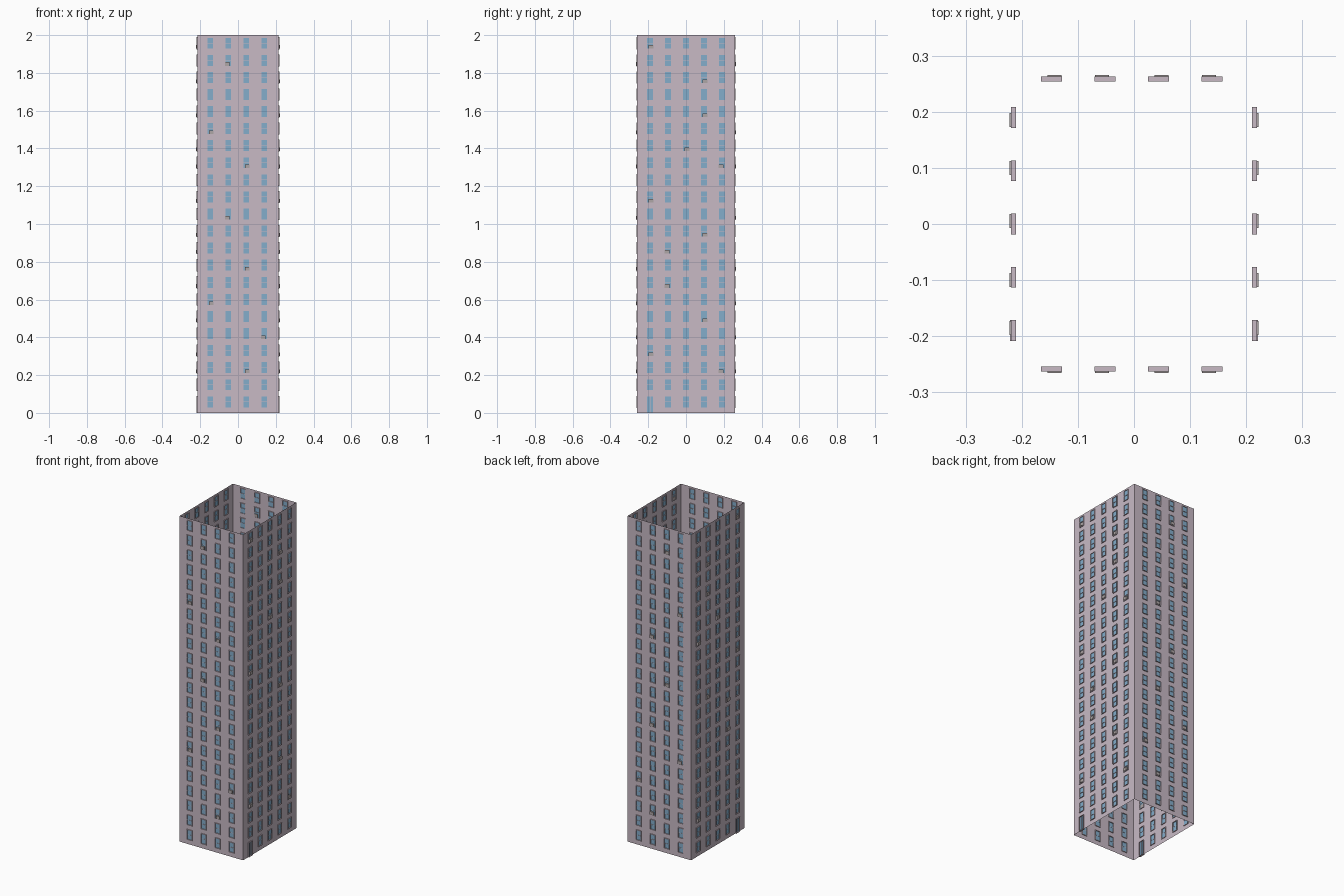
import bpy, bmesh
from mathutils import Matrix, Vector

if "Cube" in bpy.data.objects:
    bpy.data.objects.remove(bpy.data.objects["Cube"])

HX, HY, H = 0.215, 0.2585, 2.0      # wall planes and height
ROWS, PITCH, TOP = 22, 0.0904, 1.957
WW, WH, BAR = 0.037, 0.064, 0.003   # window size, frame bar


def material(name, col):
    m = bpy.data.materials.new(name)
    m.diffuse_color = (*col, 1)
    m.use_nodes = True
    m.node_tree.nodes["Principled BSDF"].inputs["Base Color"].default_value = m.diffuse_color
    return m


WALL = material("wall_pink_grey", (0.58, 0.49, 0.56))
GLASS = material("glass_blue", (0.23, 0.42, 0.60))
UNIT = material("unit_grey", (0.42, 0.38, 0.38))


class Facade:
    """Local coordinates: u along the wall, v outwards, z up."""

    def __init__(self, name, half, cols, acs, door):
        self.front = name == "front_back"
        self.name, self.half, self.cols, self.acs, self.door = name, half, cols, acs, door

    def pt(self, u, v, z):
        return Vector((u, -HY - v, z)) if self.front else Vector((HX + v, u, z))

    def quad(self, bm, u0, u1, z0, z1, v=0.0):
        bm.faces.new([bm.verts.new(self.pt(u, v, z))
                      for u, z in ((u0, z0), (u1, z0), (u1, z1), (u0, z1))])

    def box(self, bm, u0, u1, v0, v1, z0, z1):
        a, b = self.pt(u0, v0, z0), self.pt(u1, v1, z1)
        size = [abs(c) for c in b - a]
        bmesh.ops.create_cube(bm, size=1, matrix=Matrix.Translation((a + b) / 2)
                              @ Matrix.Diagonal((*size, 1)))

    def finish(self, bm, part, mat):
        bmesh.ops.remove_doubles(bm, verts=bm.verts, dist=1e-6)
        me = bpy.data.meshes.new(self.name + part)
        bm.to_mesh(me)
        bm.free()
        me.materials.append(mat)
        ob = bpy.data.objects.new(self.name + part, me)
        bpy.context.collection.objects.link(ob)
        # opposite side of the tower
        mod = ob.modifiers.new("mirror", 'MIRROR')
        mod.use_axis = (not self.front, self.front, False)
        mod.use_mirror_merge = False

    def build(self):
        rows = [TOP - PITCH * i for i in range(ROWS)]
        # wall sheet with window openings
        us = [-self.half] + [c + s * WW / 2 for c in self.cols for s in (-1, 1)] + [self.half]
        zs = [0] + [r + s * WH / 2 for r in reversed(rows) for s in (-1, 1)] + [H]
        bm = bmesh.new()
        for i in range(len(us) - 1):
            for j in range(len(zs) - 1):
                opening = i % 2 and j % 2
                if opening or (self.door and i == 1 and j == 0):
                    continue
                self.quad(bm, us[i], us[i + 1], zs[j], zs[j + 1])
        self.finish(bm, "_walls", WALL)

        # frames, sashes and panes
        fr, gl, ac = bmesh.new(), bmesh.new(), bmesh.new()
        for ri, r in enumerate(rows):
            for ci, c in enumerate(self.cols):
                u0, u1, z0, z1 = c - WW / 2, c + WW / 2, r - WH / 2, r + WH / 2
                is_door = self.door and ci == 0 and ri == ROWS - 1
                v0, v1 = (-0.005, 0.006) if is_door else (-0.0045, 0.0045)
                if is_door:
                    z0 = 0
                self.box(fr, u0, u0 + BAR, v0, v1, z0, z1)
                self.box(fr, u1 - BAR, u1, v0, v1, z0, z1)
                self.box(fr, u0 + BAR, u1 - BAR, v0, v1, z1 - BAR, z1)
                self.box(fr, u0 + BAR, u1 - BAR, v0, v1, z0, z0 + BAR)
                a, b = u0 + BAR, u1 - BAR
                if is_door:
                    self.box(fr, c - 0.001, c + 0.001, -0.002, 0.002, z0 + BAR, z1 - BAR)
                    self.quad(gl, a, b, z0 + BAR, z1 - BAR)
                    continue
                self.box(fr, a, b, -0.002, 0.002, r - 0.001, r + 0.001)
                self.quad(gl, a, b, r, z1 - BAR, 0.001)
                self.quad(gl, a, b, z0 + BAR, r, -0.001)
        self.finish(fr, "_window_frames", WALL)
        self.finish(gl, "_window_panes", GLASS)

        # air conditioners resting on some sills
        for ri, ci in self.acs:
            c, z = self.cols[ci], rows[ri] - WH / 2 + BAR
            s = 0.005 if ci in (0, 2, 3) and not (self.front and ci == 3) else -0.005
            self.box(ac, c + s - 0.0125, c + s + 0.0125, -0.004, 0.007, z, z + 0.019)
        self.finish(ac, "_air_conditioners", UNIT)


Facade("front_back", HX, [-0.147 + 0.0953 * i for i in range(4)],
       [(1, 1), (5, 0), (7, 2), (10, 1), (13, 2), (15, 0), (17, 3), (19, 2)], False).build()
Facade("left_right", HY, [-0.19 + 0.095 * i for i in range(5)],
       [(0, 0), (2, 3), (4, 3), (6, 2), (7, 4), (9, 0), (11, 3), (12, 1),
        (14, 1), (16, 3), (18, 0), (19, 4)], True).build()
